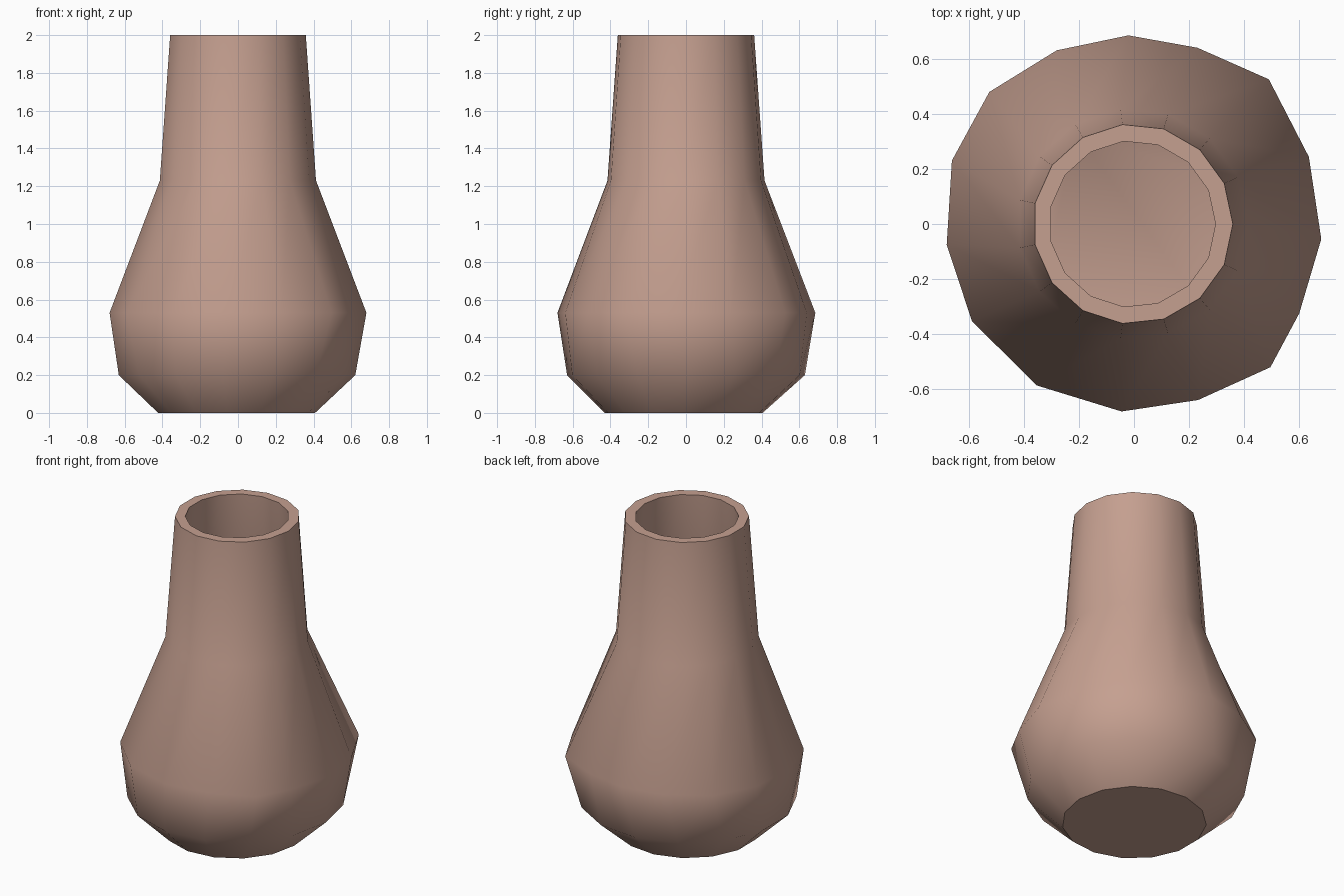
import bpy, bmesh
from math import cos, sin, radians

if "Cube" in bpy.data.objects:
    bpy.data.objects.remove(bpy.data.objects["Cube"])

SIDES = 15
# hand-shaped belly outline: (angle, radius)
BELLY = [(-4.6, .682), (21, .68), (47, .718), (70.2, .68), (91.7, .685), (114, .69),
         (137.6, .711), (160.8, .70), (186.3, .684), (211, .686), (239, .684),
         (266.2, .682), (290, .68), (313.6, .718), (331.6, .682)]


def circle(r, z, cx=0.0, cy=0.0):
    return [(cx + r * cos(radians(24 * i)), cy + r * sin(radians(24 * i)), z) for i in range(SIDES)]


def belly(z, inset=0.0):
    return [((r - inset) * cos(radians(a)), (r - inset) * sin(radians(a)), z) for a, r in BELLY]


# outer wall from base to rim, then inner wall back down to the floor
rings = [
    circle(0.42, 0.0, -0.012, -0.012),
    circle(0.633, 0.2, -0.012, 0),
    belly(0.53),
    circle(0.418, 1.23, -0.005),
    circle(0.363, 2.0, -0.004),
    circle(0.302, 2.0, -0.006),
    circle(0.357, 1.22, -0.005),
    belly(0.53, 0.064),
    circle(0.575, 0.22, -0.012, 0),
    circle(0.40, 0.06, -0.012, -0.012),
]

bm = bmesh.new()
loops = [[bm.verts.new(p) for p in ring] for ring in rings]
for lo, hi in zip(loops, loops[1:]):
    for i in range(SIDES):
        j = (i + 1) % SIDES
        bm.faces.new((lo[i], lo[j], hi[j], hi[i]))
bm.faces.new(loops[0][::-1])
bm.faces.new(loops[-1])
bmesh.ops.recalc_face_normals(bm, faces=bm.faces[:])
mesh = bpy.data.meshes.new("vase")
bm.to_mesh(mesh)
bm.free()

vase = bpy.data.objects.new("vase", mesh)
bpy.context.collection.objects.link(vase)

# clay colour
clay = bpy.data.materials.new("clay")
clay.diffuse_color = (0.56, 0.35, 0.28, 1)
clay.use_nodes = True
clay.node_tree.nodes["Principled BSDF"].inputs["Base Color"].default_value = clay.diffuse_color
mesh.materials.append(clay)

# smooth body, sharp rim and foot
bpy.context.view_layer.objects.active = vase
vase.select_set(True)
bpy.ops.object.shade_smooth_by_angle(angle=radians(42))
